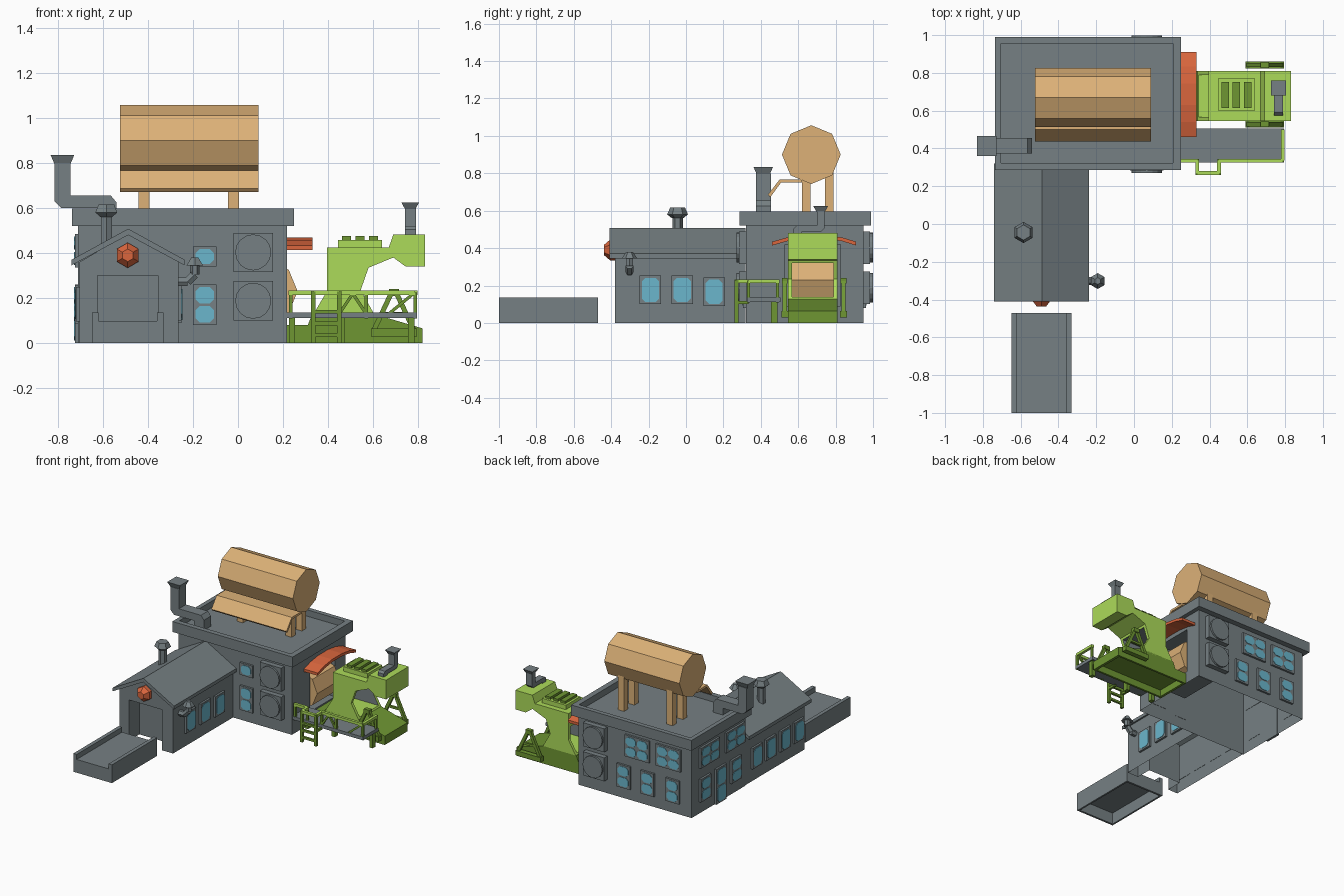
import bpy, bmesh, math
from mathutils import Vector, Matrix

if "Cube" in bpy.data.objects:
    bpy.data.objects.remove(bpy.data.objects["Cube"], do_unlink=True)


def material(name, hex_code):
    rgb = [(int(hex_code[i:i + 2], 16) / 255) ** 2.2 for i in (0, 2, 4)] + [1]
    m = bpy.data.materials.new(name)
    m.use_nodes = True
    m.diffuse_color = rgb
    m.node_tree.nodes["Principled BSDF"].inputs["Base Color"].default_value = rgb
    return m


GREY = material("slate grey", "757F82")
TAN = material("tan wood", "DCB077")
ORANGE = material("burnt orange", "D96640")
LIME = material("light green", "ABDA5A")
GREEN = material("dark green", "6E9536")
GLASS = material("window blue", "6AB5CB")


def make(name, bm, mat):
    bmesh.ops.recalc_face_normals(bm, faces=bm.faces)
    mesh = bpy.data.meshes.new(name)
    bm.to_mesh(mesh)
    bm.free()
    mesh.materials.append(mat)
    ob = bpy.data.objects.new(name, mesh)
    bpy.context.collection.objects.link(ob)
    return ob


def prism(name, axis, profile, lo, hi, mat):
    """Extrude a 2D profile along an axis (0 = x, 1 = y, 2 = z)."""
    bm = bmesh.new()
    rings = []
    for d in (lo, hi):
        ring = []
        for p in profile:
            c = list(p)
            c.insert(axis, d)
            ring.append(bm.verts.new(c))
        rings.append(ring)
        bm.faces.new(ring)
    n = len(profile)
    for i in range(n):
        j = (i + 1) % n
        bm.faces.new((rings[0][i], rings[0][j], rings[1][j], rings[1][i]))
    return make(name, bm, mat)


def box(name, x, y, z, mat):
    return prism(name, 2, [(x[0], y[0]), (x[1], y[0]), (x[1], y[1]), (x[0], y[1])], z[0], z[1], mat)


def cone(name, base, height, r1, r2, sides, mat, axis="Z", turn=0.0):
    """Frustum growing from its base point along an axis (Y grows to the front)."""
    spin = {"Z": Matrix(), "Y": Matrix.Rotation(math.pi / 2, 4, "X"),
            "X": Matrix.Rotation(math.pi / 2, 4, "Y")}[axis]
    bm = bmesh.new()
    mat4 = (Matrix.Translation(base) @ spin @ Matrix.Translation((0, 0, height / 2))
            @ Matrix.Rotation(turn, 4, "Z"))
    bmesh.ops.create_cone(bm, cap_ends=True, segments=sides, radius1=r1, radius2=r2,
                          depth=height, matrix=mat4)
    return make(name, bm, mat)


def beam(name, p, q, t, mat, sides=4):
    p, q = Vector(p), Vector(q)
    d = q - p
    bm = bmesh.new()
    turn = Matrix.Rotation(math.pi / sides, 4, "Z")
    bmesh.ops.create_cone(bm, cap_ends=True, segments=sides, radius1=t * 0.7, radius2=t * 0.7, depth=d.length,
                          matrix=Matrix.Translation((p + q) / 2) @ d.to_track_quat("Z", "Y").to_matrix().to_4x4() @ turn)
    return make(name, bm, mat)


def cut(ob, cutter):
    mod = ob.modifiers.new("cut", "BOOLEAN")
    mod.operation, mod.object, mod.solver = "DIFFERENCE", cutter, "EXACT"
    bpy.context.view_layer.objects.active = ob
    bpy.ops.object.modifier_apply(modifier=mod.name)
    bpy.data.objects.remove(cutter, do_unlink=True)


def open_bottom(ob):
    """Turn a solid into a shell that is open on the ground."""
    bm = bmesh.new()
    bm.from_mesh(ob.data)
    floor = [f for f in bm.faces if all(v.co.z < 0.001 for v in f.verts)]
    bmesh.ops.delete(bm, geom=floor, context="FACES")
    bm.to_mesh(ob.data)
    bm.free()


def window(axis, sign, wall, u, w, z0, z1, nu=1, nz=1, name="window"):
    """Raised frame with clipped-corner panes on a wall facing an axis."""
    a, b = u - w / 2, u + w / 2
    prism(name + "_frame", axis, [(a, z0), (b, z0), (b, z1), (a, z1)], wall - sign * 0.002, wall + sign * 0.015, GREY)
    g, c = 0.012, 0.018
    for i in range(nu):
        for k in range(nz):
            l, r = a + g / 2 + (w - g) * i / nu + g / 2, a + g / 2 + (w - g) * (i + 1) / nu - g / 2
            h = (z1 - z0 - g) / nz
            d, t = z0 + g + h * k, z0 + h * (k + 1)
            pts = [(l + c, d), (r - c, d), (r, d + c), (r, t - c), (r - c, t), (l + c, t), (l, t - c), (l, d + c)]
            prism(name + "_pane", axis, pts, wall + sign * 0.012, wall + sign * 0.018, GLASS)


# Main hall shell with a parapet and an opening in the right wall
hall = box("main_hall", (-0.71, 0.217), (0.32, 0.948), (0, 0.55), GREY)
cut(hall, box("opening_cutter", (-0.01, 0.3), (0.53, 0.825), (0.09, 0.42), GREY))
open_bottom(hall)
parapet = box("parapet", (-0.737, 0.248), (0.285, 0.989), (0.52, 0.597), GREY)
cut(parapet, box("parapet_cutter", (-0.705, 0.207), (0.322, 0.955), (0.55, 0.7), GREY))

# Front wing with gable, doorway and overhanging roof
wing = prism("front_wing", 1, [(-0.705, 0), (-0.265, 0), (-0.265, 0.36), (-0.488, 0.485), (-0.705, 0.36)], -0.38, 0.319, GREY)
cut(wing, box("doorway_cutter", (-0.625, -0.355), (-0.5, -0.26), (-0.1, 0.3), GREY))
open_bottom(wing)
prism("wing_roof", 1, [(-0.74, 0.345), (-0.488, 0.48), (-0.237, 0.345), (-0.237, 0.37), (-0.488, 0.508), (-0.74, 0.37)],
      -0.41, 0.319, GREY)
cone("gable_ornament", (-0.49, -0.37, 0.39), 0.035, 0.056, 0.056, 6, ORANGE, "Y")
cone("gable_ornament_tip", (-0.49, -0.405, 0.39), 0.033, 0.056, 0.028, 6, ORANGE, "Y")

# Loading ramp, hollow beneath
ramp = box("loading_ramp", (-0.648, -0.332), (-1.0, -0.47), (0, 0.135), GREY)
cut(ramp, box("ramp_cutter", (-0.62, -0.36), (-1.1, -0.4), (0.098, 0.2), GREY))
cut(ramp, box("ramp_under_cutter", (-0.635, -0.345), (-0.985, -0.485), (-0.1, 0.085), GREY))

# Windows
window(1, -1, 0.32, -0.148, 0.105, 0.34, 0.43, name="front_upper_window")
window(1, -1, 0.32, -0.148, 0.105, 0.08, 0.26, nz=2, name="front_lower_window")
for y, z in ((-0.19, 0.1), (-0.02, 0.1), (0.15, 0.09)):
    window(0, 1, -0.265, y, 0.115, z, z + 0.153, name="wing_right_window")
for y in (0.19, 0.03, -0.14, -0.3):
    window(0, -1, -0.705, y, 0.115, 0.095, 0.25, name="wing_left_window")
for y in (0.75, 0.45):
    window(0, -1, -0.71, y, 0.22, 0.335, 0.485, 2, 2, "left_upper_window")
for y in (0.8, 0.44):
    window(0, -1, -0.71, y, 0.12, 0.085, 0.255, 1, 2, "left_lower_window")
window(0, -1, -0.71, 0.62, 0.12, 0.0, 0.26, 1, 2, "left_door")
for x in (-0.27, -0.525):
    window(1, 1, 0.948, x, 0.2, 0.32, 0.48, 2, 2, "back_upper_window")
for x in (-0.16, -0.355, -0.56):
    window(1, 1, 0.948, x, 0.11, 0.08, 0.25, 1, 2, "back_lower_window")

# Ventilation fans, front and back
for sign, wall in ((-1, 0.32), (1, 0.948)):
    for z in (0.188, 0.403):
        prism("fan_box", 1, [(-0.02, z - 0.087), (0.155, z - 0.087), (0.155, z + 0.087), (-0.02, z + 0.087)],
              wall - sign * 0.002, wall + sign * 0.037, GREY)
        cone("fan_disc", (0.0675, wall + sign * 0.036, z), -sign * 0.015, 0.08, 0.08, 16, GREY, "Y")

# Roof tank with legs and a bent drip board
cone("roof_tank", (-0.525, 0.67, 0.9), 0.615, 0.157, 0.157, 8, TAN, "X")
for x in (-0.418, -0.02):
    for y in (0.643, 0.765):
        box("tank_leg", (x - 0.024, x + 0.024), (y - 0.023, y + 0.023), (0.54, 0.81), TAN)
prism("tank_board", 0, [(0.62, 0.75), (0.508, 0.75), (0.45, 0.672), (0.438, 0.686), (0.5, 0.766), (0.62, 0.766)],
      -0.525, 0.09, TAN)

# Square flue on the left
box("flue_foot", (-0.62, -0.54), (0.373, 0.455), (0.54, 0.61), GREY)
prism("flue_elbow", 1, [(-0.815, 0.63), (-0.785, 0.6), (-0.54, 0.6), (-0.54, 0.625), (-0.565, 0.655),
                        (-0.745, 0.655), (-0.745, 0.8), (-0.815, 0.8)], 0.373, 0.455, GREY)
cone("flue_mouth", (-0.78, 0.413, 0.795), 0.04, 0.05, 0.074, 4, GREY, turn=math.pi / 4)

# Wing chimney and bent side pipe
cone("chimney_stem", (-0.585, -0.045, 0.42), 0.15, 0.028, 0.028, 6, GREY)
cone("chimney_collar", (-0.585, -0.045, 0.56), 0.02, 0.03, 0.056, 6, GREY)
cone("chimney_cap", (-0.585, -0.045, 0.58), 0.036, 0.056, 0.04, 6, GREY)
path = [(-0.27, -0.302, 0.272), (-0.225, -0.302, 0.272), (-0.192, -0.302, 0.305), (-0.192, -0.302, 0.35)]
for p, q in zip(path, path[1:]):
    beam("side_pipe", p, q, 0.031, GREY, 6)
cone("side_pipe_cap", (-0.192, -0.302, 0.345), 0.035, 0.042, 0.018, 6, GREY)

# Roller in the opening and the arched awning above it
cone("roller", (0.13, 0.808, 0.23), 0.26, 0.135, 0.135, 8, TAN, "Y")
arc = [(0.46, 0.414), (0.54, 0.437), (0.63, 0.45), (0.745, 0.45), (0.835, 0.437), (0.91, 0.414)]
prism("awning", 0, arc + [(y, z + 0.02) for y, z in reversed(arc)], 0.205, 0.33, ORANGE)

# Machine: base tray, tunnelled body, head
base = prism("machine_base", 1, [(0.217, 0), (0.82, 0), (0.82, 0.065), (0.77, 0.08), (0.6, 0.13), (0.33, 0.13),
                                 (0.31, 0.08), (0.217, 0.08)], 0.545, 0.81, GREEN)
cut(base, box("tray_cutter", (0.235, 0.8), (0.56, 0.795), (-0.1, 0.05), GREEN))
body = prism("machine_body", 1, [(0.33, 0.12), (0.61, 0.12), (0.545, 0.235), (0.58, 0.335), (0.69, 0.38), (0.745, 0.34),
                                 (0.83, 0.34), (0.83, 0.482), (0.69, 0.482), (0.67, 0.425), (0.395, 0.425), (0.395, 0.23)],
             0.545, 0.81, LIME)
cut(body, box("tunnel_cutter", (0.2, 0.62), (0.567, 0.788), (0.14, 0.32), LIME))
body.data.materials.append(GREY)
# The tunnel walls and ceiling are grey, its floor stays green
for f in body.data.polygons:
    inside = 0.56 < f.center.y < 0.79 and 0.15 < f.center.z < 0.33
    if inside and abs(f.normal.x) < 0.1:
        f.material_index = 1
box("vent_frame", (0.445, 0.64), (0.6, 0.77), (0.42, 0.458), LIME)
for x in (0.482, 0.542, 0.602):
    box("vent_slat", (x - 0.02, x + 0.02), (0.613, 0.753), (0.45, 0.475), GREEN)

# Exhaust on the head
prism("exhaust_elbow", 0, [(0.575, 0.47), (0.62, 0.47), (0.62, 0.49), (0.725, 0.49), (0.74, 0.505), (0.74, 0.6),
                           (0.7, 0.6), (0.7, 0.52), (0.59, 0.52), (0.575, 0.505)], 0.742, 0.79, GREY)
cone("exhaust_mouth", (0.765, 0.72, 0.595), 0.03, 0.032, 0.056, 4, GREY, turn=math.pi / 4)

# Triangular side frames
for y in (0.528, 0.842):
    box("side_frame_foot", (0.59, 0.795), (y - 0.018, y + 0.018), (0.03, 0.065), GREEN)
    beam("side_frame_strut", (0.605, y, 0.06), (0.685, y, 0.23), 0.022, GREEN)
    beam("side_frame_strut", (0.78, y, 0.06), (0.7, y, 0.23), 0.022, GREEN)
    beam("side_frame_bar", (0.635, y, 0.13), (0.75, y, 0.13), 0.016, GREEN)
    box("side_frame_head", (0.67, 0.715), (y - 0.015, y + 0.015), (0.21, 0.24), GREEN)

# Walkway with railing
box("walkway", (0.217, 0.795), (0.325, 0.505), (0.112, 0.136), GREY)
rail = [(0.225, 0.335), (0.335, 0.335), (0.335, 0.27), (0.45, 0.27), (0.45, 0.335), (0.787, 0.335), (0.787, 0.5)]
for i, (p, q) in enumerate(zip(rail, rail[1:])):
    beam("handrail", (*p, 0.223), (*q, 0.223), 0.02, LIME)
for x, y in ((0.235, 0.335), (0.335, 0.335), (0.45, 0.335), (0.57, 0.335), (0.787, 0.335), (0.787, 0.49)):
    beam("rail_post", (x, y, 0.11), (x, y, 0.225), 0.016, GREEN)
for p, q in ((0.45, 0.51), (0.57, 0.51), (0.67, 0.78)):
    beam("rail_brace", (p, 0.335, 0.13), (q, 0.335, 0.22), 0.014, GREEN)
for x in (0.24, 0.46, 0.77):
    box("walkway_leg", (x - 0.014, x + 0.014), (0.455, 0.49), (0, 0.115), GREEN)

# Ladder
for x in (0.335, 0.45):
    box("ladder_side", (x - 0.01, x + 0.01), (0.26, 0.28), (0, 0.23), GREEN)
    box("ladder_tie", (x - 0.008, x + 0.008), (0.27, 0.335), (0.1, 0.118), GREEN)
for z in (0.035, 0.087, 0.14):
    box("ladder_rung", (0.335, 0.45), (0.262, 0.278), (z - 0.008, z + 0.008), GREEN)
